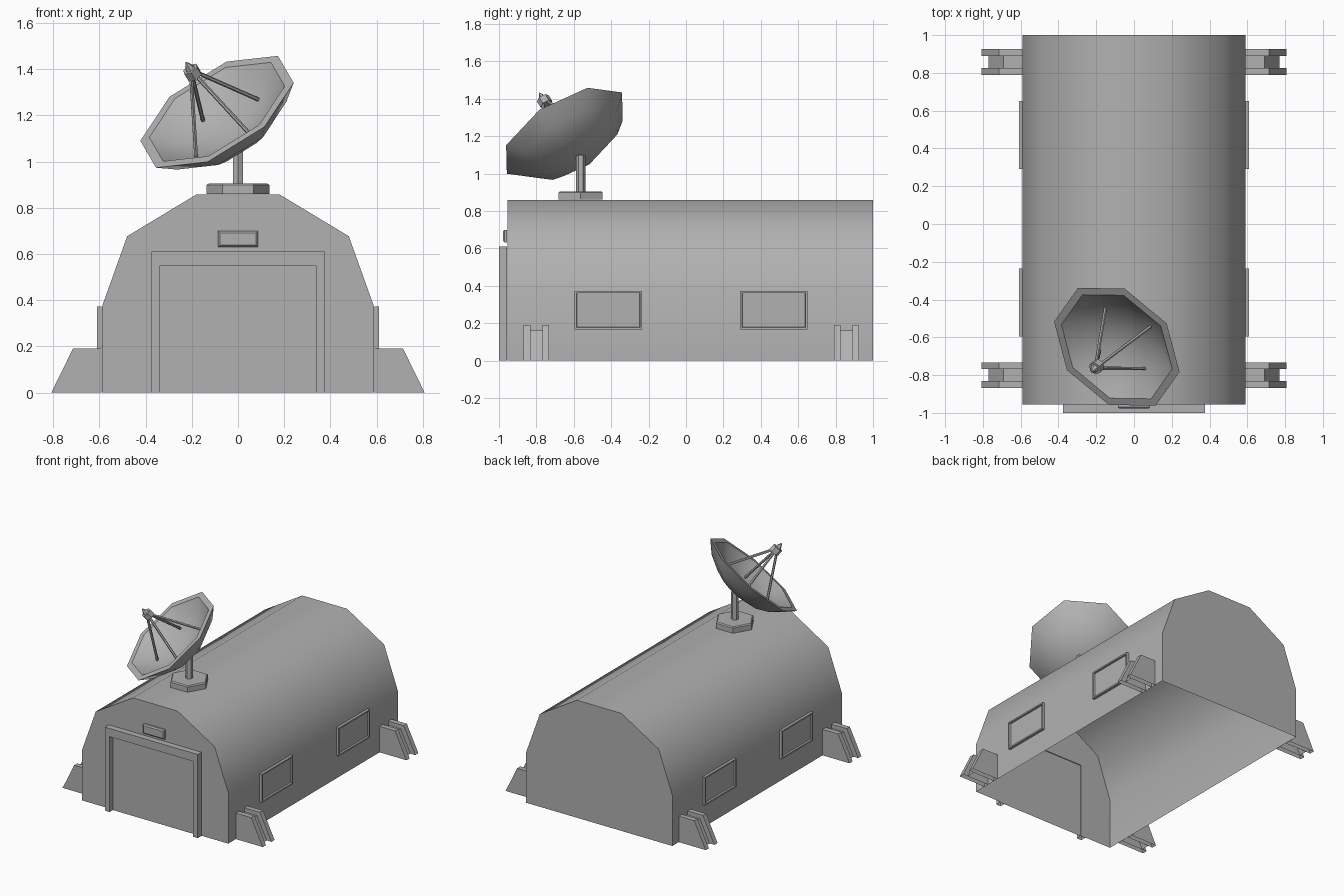
import bpy, bmesh, math
from mathutils import Vector, Matrix

if "Cube" in bpy.data.objects:
    bpy.data.objects.remove(bpy.data.objects["Cube"])

grey = bpy.data.materials.new("dark_grey")
grey.diffuse_color = (0.44, 0.44, 0.44, 1)
grey.use_nodes = True
grey.node_tree.nodes["Principled BSDF"].inputs["Base Color"].default_value = grey.diffuse_color


def finish(bm, name, smooth=None, matrix=None):
    if matrix:
        bm.transform(matrix)
    mesh = bpy.data.meshes.new(name)
    bm.to_mesh(mesh)
    bm.free()
    mesh.materials.append(grey)
    ob = bpy.data.objects.new(name, mesh)
    bpy.context.collection.objects.link(ob)
    if smooth:
        bpy.ops.object.select_all(action='DESELECT')
        bpy.context.view_layer.objects.active = ob
        ob.select_set(True)
        bpy.ops.object.shade_smooth_by_angle(angle=math.radians(smooth))
    return ob


def drop_faces(bm, test):
    bmesh.ops.delete(bm, geom=[f for f in bm.faces if test(f)], context='FACES')


def prism(name, profile, y0, y1, smooth=None, hidden=None):
    """Extrude an x-z outline along y; ground faces and hidden faces are left out."""
    bm = bmesh.new()
    face = bm.faces.new([bm.verts.new((x, y0, z)) for x, z in profile])
    ext = bmesh.ops.extrude_face_region(bm, geom=[face], use_keep_orig=True)
    moved = [v for v in ext['geom'] if isinstance(v, bmesh.types.BMVert)]
    bmesh.ops.translate(bm, verts=moved, vec=(0, y1 - y0, 0))
    bmesh.ops.recalc_face_normals(bm, faces=bm.faces)
    drop_faces(bm, lambda f: all(v.co.z < 1e-4 for v in f.verts))
    if hidden:
        drop_faces(bm, hidden)
    return finish(bm, name, smooth)


def mirror_x(ob):
    ob.modifiers.new("mirror", 'MIRROR').use_axis = (True, False, False)


def cylinder(name, a, b, r1, r2, sides, matrix=None):
    """Tapered cylinder between two points."""
    a, b = Vector(a), Vector(b)
    d = b - a
    bm = bmesh.new()
    bmesh.ops.create_cone(bm, cap_ends=True, segments=sides, radius1=r1,
                          radius2=r2, depth=d.length)
    q = d.to_track_quat('Z', 'Y').to_matrix().to_4x4()
    bm.transform(Matrix.Translation((a + b) / 2) @ q)
    return finish(bm, name, None, matrix)


def at_wall(f):
    return all(v.co.x < 0.593 for v in f.verts)


# Hut shell, open underneath, with a separate front wall around the doorway
half = [(0.59, 0), (0.59, 0.37), (0.48, 0.677), (0.18, 0.858)]
outline = half + [(-x, z) for x, z in reversed(half)]
prism("hut_shell", outline, -0.955, 1.0, 50,
      lambda f: all(v.co.y < -0.95 for v in f.verts))
bm = bmesh.new()
door = [(-0.37, 0), (-0.37, 0.605), (0.37, 0.605), (0.37, 0)]
bm.faces.new([bm.verts.new((x, -0.955, z)) for x, z in outline + door])
bmesh.ops.recalc_face_normals(bm, faces=bm.faces)
if bm.faces[:][0].normal.y > 0:
    bmesh.ops.reverse_faces(bm, faces=bm.faces)
finish(bm, "front_wall")

# Door surround and panel
prism("door_frame", [(-0.375, 0), (-0.375, 0.61), (0.375, 0.61), (0.375, 0),
                     (0.337, 0), (0.337, 0.55), (-0.337, 0.55), (-0.337, 0)], -1.0, -0.956)
bm = bmesh.new()
bm.faces.new([bm.verts.new((x, -0.962, z)) for x, z in reversed(door)])
bm.normal_update()
if bm.faces[:][0].normal.y > 0:
    bmesh.ops.reverse_faces(bm, faces=bm.faces)
finish(bm, "door_panel")

# Lamp box above the door, slightly tapered
bm = bmesh.new()
bmesh.ops.create_cube(bm, size=1, matrix=Matrix.Translation((0, -0.967, 0.665))
                      @ Matrix.Diagonal((0.172, 0.022, 0.068, 1)))
front = min(bm.faces, key=lambda f: f.calc_center_median().y)
bmesh.ops.bevel(bm, geom=list(front.edges), offset=0.008, segments=1, affect='EDGES')
finish(bm, "door_lamp")

# Side windows: raised frame with recessed pane
for label, yc in (("front", -0.415), ("back", 0.47)):
    bm = bmesh.new()
    bmesh.ops.create_cube(bm, size=1, matrix=Matrix.Translation((0.6005, yc, 0.27))
                          @ Matrix.Diagonal((0.019, 0.36, 0.206, 1)))
    face = max(bm.faces, key=lambda f: f.calc_center_median().x)
    bmesh.ops.inset_region(bm, faces=[face], thickness=0.015)
    ring = bmesh.ops.inset_region(bm, faces=[face], thickness=0.003, depth=-0.012)
    drop_faces(bm, at_wall)
    mirror_x(finish(bm, label + "_window"))

# Corner buttresses: two plates with a lower web between
for label, yc in (("front", -0.80), ("back", 0.858)):
    for part, s in (("outer", -1), ("inner", 1)):
        mirror_x(prism(f"{label}_buttress_{part}_plate",
                       [(0.591, 0), (0.808, 0), (0.715, 0.19), (0.591, 0.19)],
                       yc + s * 0.068, yc + s * 0.032, None, at_wall))
    mirror_x(prism(f"{label}_buttress_web",
                   [(0.591, 0), (0.77, 0), (0.69, 0.16), (0.591, 0.16)],
                   yc - 0.032, yc + 0.032, None, at_wall))

# Dish base and post
bm = bmesh.new()
bmesh.ops.create_cone(bm, cap_ends=True, segments=6, radius1=0.136, radius2=0.136, depth=0.045,
                      matrix=Matrix.Translation((0, -0.563, 0.8825)) @ Matrix.Rotation(math.pi / 2, 4, 'Z'))
top = max(bm.faces, key=lambda f: f.calc_center_median().z)
bmesh.ops.bevel(bm, geom=list(top.edges), offset=0.007, segments=1, affect='EDGES')
finish(bm, "dish_base")
cylinder("dish_post", (0, -0.563, 0.89), (0, -0.563, 1.10), 0.026, 0.026, 6)

# Tilted frame for the dish: local z is the pointing axis
n = Vector((-0.47, -0.466, 0.75)).normalized()
u = Vector((-0.54, 0.82, 0.17))
u = (u - n * u.dot(n)).normalized()
w = n.cross(u)
tilt = Matrix.Translation((-0.091, -0.650, 1.216)) @ Matrix((u, w, n)).transposed().to_4x4()

# Dish bowl: eight-sided lathe, outside then rim then inside
profile = [(0, -0.172), (0.10, -0.162), (0.20, -0.135), (0.30, -0.078), (0.379, 0),
           (0.335, 0), (0.27, -0.052), (0.19, -0.096), (0.10, -0.128), (0, -0.139)]
bm = bmesh.new()
pts = [bm.verts.new((r, 0, z)) for r, z in profile]
edges = [bm.edges.new(p) for p in zip(pts, pts[1:])]
bmesh.ops.spin(bm, geom=pts + edges, cent=(0, 0, 0), axis=(0, 0, 1),
               angle=2 * math.pi, steps=8, use_merge=True)
bmesh.ops.remove_doubles(bm, verts=bm.verts, dist=0.0005)
bmesh.ops.recalc_face_normals(bm, faces=bm.faces)
finish(bm, "dish_bowl", 35, tilt)

# Feed struts, hub and tip
for i in range(4):
    a = i * math.pi / 2
    cylinder(f"feed_strut_{i + 1}", (0.195 * math.cos(a), 0.195 * math.sin(a), -0.097),
             (0.012 * math.cos(a), 0.012 * math.sin(a), 0.222), 0.009, 0.009, 6, tilt)
cylinder("feed_hub", (0, 0, 0.205), (0, 0, 0.247), 0.036, 0.036, 6, tilt)
cylinder("feed_tip", (0, 0, 0.247), (0, 0, 0.285), 0.023, 0.004, 6, tilt)
